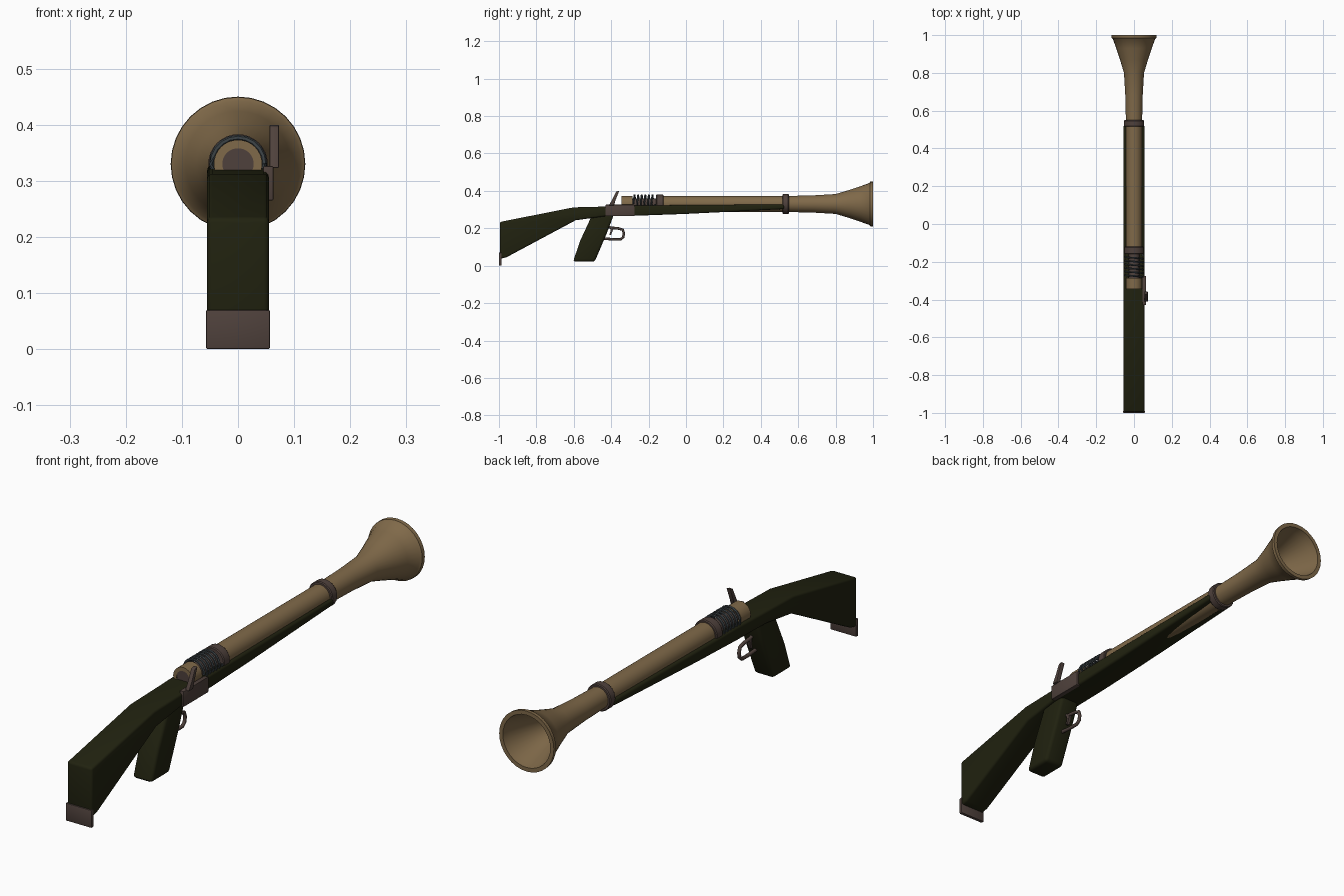
import bpy, bmesh, math
from mathutils import Vector

if "Cube" in bpy.data.objects:
    bpy.data.objects.remove(bpy.data.objects["Cube"])

AXIS_Z = 0.33   # height of the barrel axis


def material(name, rgb):
    m = bpy.data.materials.new(name)
    m.use_nodes = True
    m.diffuse_color = (*rgb, 1)
    m.node_tree.nodes["Principled BSDF"].inputs["Base Color"].default_value = (*rgb, 1)
    return m


BRASS = material("aged brass", (0.215, 0.142, 0.067))
WOOD = material("dark olive wood", (0.015, 0.016, 0.005))
IRON = material("brown iron", (0.078, 0.053, 0.045))
STEEL = material("blue grey steel", (0.045, 0.056, 0.062))


def finish(name, bm, mat, angle=35):
    bmesh.ops.recalc_face_normals(bm, faces=bm.faces)
    mesh = bpy.data.meshes.new(name)
    bm.to_mesh(mesh)
    bm.free()
    mesh.materials.append(mat)
    ob = bpy.data.objects.new(name, mesh)
    bpy.context.collection.objects.link(ob)
    bpy.ops.object.select_all(action="DESELECT")
    ob.select_set(True)
    bpy.context.view_layer.objects.active = ob
    bpy.ops.object.shade_smooth_by_angle(angle=math.radians(angle))
    return ob


def lathe(name, profile, mat, sides=32):
    """Spin (y, radius) points around the barrel axis."""
    bm = bmesh.new()
    verts = [bm.verts.new((r, y, AXIS_Z)) for y, r in profile]
    edges = [bm.edges.new(pair) for pair in zip(verts, verts[1:])]
    bmesh.ops.spin(bm, geom=verts + edges, cent=(0, 0, AXIS_Z), axis=(0, 1, 0),
                   angle=math.tau, steps=sides)
    bmesh.ops.remove_doubles(bm, verts=bm.verts, dist=1e-5)
    return finish(name, bm, mat)


def slab(name, outline, x0, x1, mat, bevel=0.0, segments=2):
    """Extrude a side outline of (y, z) points across x, rounding the edges."""
    bm = bmesh.new()
    face = bm.faces.new([bm.verts.new((x0, y, z)) for y, z in outline])
    new = bmesh.ops.extrude_face_region(bm, geom=[face])["geom"]
    bmesh.ops.translate(bm, vec=(x1 - x0, 0, 0),
                        verts=[g for g in new if isinstance(g, bmesh.types.BMVert)])
    bmesh.ops.recalc_face_normals(bm, faces=bm.faces)
    if bevel:
        sharp = [e for e in bm.edges if e.calc_face_angle(0) > math.radians(40)]
        bmesh.ops.bevel(bm, geom=sharp, offset=bevel, segments=segments,
                        profile=0.5, affect="EDGES")
    return finish(name, bm, mat)


def box(name, y0, y1, z0, z1, x0, x1, mat, bevel=0.0):
    return slab(name, [(y0, z0), (y1, z0), (y1, z1), (y0, z1)], x0, x1, mat, bevel)


def rod(name, points, radius, mat, sides=8):
    """Sweep a round section along a path, with capped ends."""
    bm = bmesh.new()
    pts = [Vector(p) for p in points]
    rings = []
    for i, p in enumerate(pts):
        t = (pts[min(i + 1, len(pts) - 1)] - pts[max(i - 1, 0)]).normalized()
        ref = Vector((0, 1, 0)) if abs(t.y) < 0.7 and abs(t.x) > 1e-6 else Vector((1, 0, 0))
        u = t.cross(ref).normalized()
        v = u.cross(t).normalized()
        rings.append([bm.verts.new(p + radius * (math.cos(a) * u + math.sin(a) * v))
                      for a in (math.tau * k / sides for k in range(sides))])
    for a, b in zip(rings, rings[1:]):
        for k in range(sides):
            n = (k + 1) % sides
            bm.faces.new((a[k], a[n], b[n], b[k]))
    bm.faces.new(rings[0])
    bm.faces.new(rings[-1])
    return finish(name, bm, mat, 50)


# Barrel with flared, hollow muzzle
lathe("barrel", [(-0.15, 0), (-0.15, 0.043), (0.55, 0.043), (0.68, 0.046), (0.8, 0.053),
                 (0.87, 0.074), (0.93, 0.094), (0.98, 0.112), (0.985, 0.119), (1.0, 0.12),
                 (1.0, 0.104), (0.97, 0.098), (0.87, 0.062), (0.8, 0.042),
                 (0.6, 0.034), (0.6, 0)], BRASS)

# Breech: brass ring, iron core and spring
lathe("breech_ring", [(-0.345, 0.028), (-0.345, 0.043), (-0.285, 0.043), (-0.285, 0.028)], BRASS)
lathe("breech_core", [(-0.343, 0), (-0.343, 0.029), (-0.15, 0.029), (-0.15, 0)], IRON)
TURNS, STEPS = 6, 20
coil = []
for i in range(TURNS * STEPS + 1):
    a = math.tau * i / STEPS
    coil.append((0.047 * math.cos(a), -0.28 + 0.115 * i / (TURNS * STEPS),
                 AXIS_Z + 0.047 * math.sin(a)))
rod("breech_spring", coil, 0.005, STEEL, 6)

# Barrel bands
for name, y0, y1, r in (("rear_band", -0.16, -0.12, 0.051), ("front_band", 0.515, 0.55, 0.053)):
    lathe(name, [(y0, 0.03), (y0, r - 0.003), (y0 + 0.004, r), (y1 - 0.004, r),
                 (y1, r - 0.003), (y1, 0.03)], IRON)

# Stock with long tapering fore end
slab("stock", [(-0.995, 0.037), (-0.96, 0.045), (-0.59, 0.243), (-0.43, 0.265),
               (-0.25, 0.268), (0.0, 0.277), (0.525, 0.303), (0.525, 0.328),
               (-0.25, 0.322), (-0.40, 0.317), (-0.60, 0.312), (-0.995, 0.234)],
     -0.055, 0.055, WOOD, 0.009, 3)

# Butt plate
box("butt_plate", -1.0, -0.986, 0.0, 0.07, -0.057, 0.057, IRON, 0.003)

# Pistol grip
slab("grip", [(-0.604, 0.022), (-0.488, 0.022), (-0.425, 0.17), (-0.385, 0.275),
              (-0.5, 0.275), (-0.565, 0.135)], -0.043, 0.043, WOOD, 0.013, 3)

# Lock plate and hammer
box("lock_plate", -0.43, -0.275, 0.265, 0.326, 0.045, 0.063, IRON, 0.002)
slab("hammer", [(-0.412, 0.323), (-0.385, 0.323), (-0.376, 0.352), (-0.357, 0.4),
                (-0.374, 0.396), (-0.395, 0.352)], 0.056, 0.073, IRON, 0.002)

# Trigger guard and trigger
guard = [(-0.45, 0.146), (-0.39, 0.141), (-0.35, 0.141), (-0.336, 0.152), (-0.332, 0.172),
         (-0.338, 0.192), (-0.36, 0.199), (-0.4, 0.203), (-0.43, 0.212)]
rod("trigger_guard", [(0, y, z) for y, z in guard], 0.007, IRON)
slab("trigger", [(-0.405, 0.205), (-0.39, 0.205), (-0.392, 0.185), (-0.402, 0.163),
                 (-0.41, 0.163), (-0.404, 0.185)], -0.006, 0.006, IRON)
